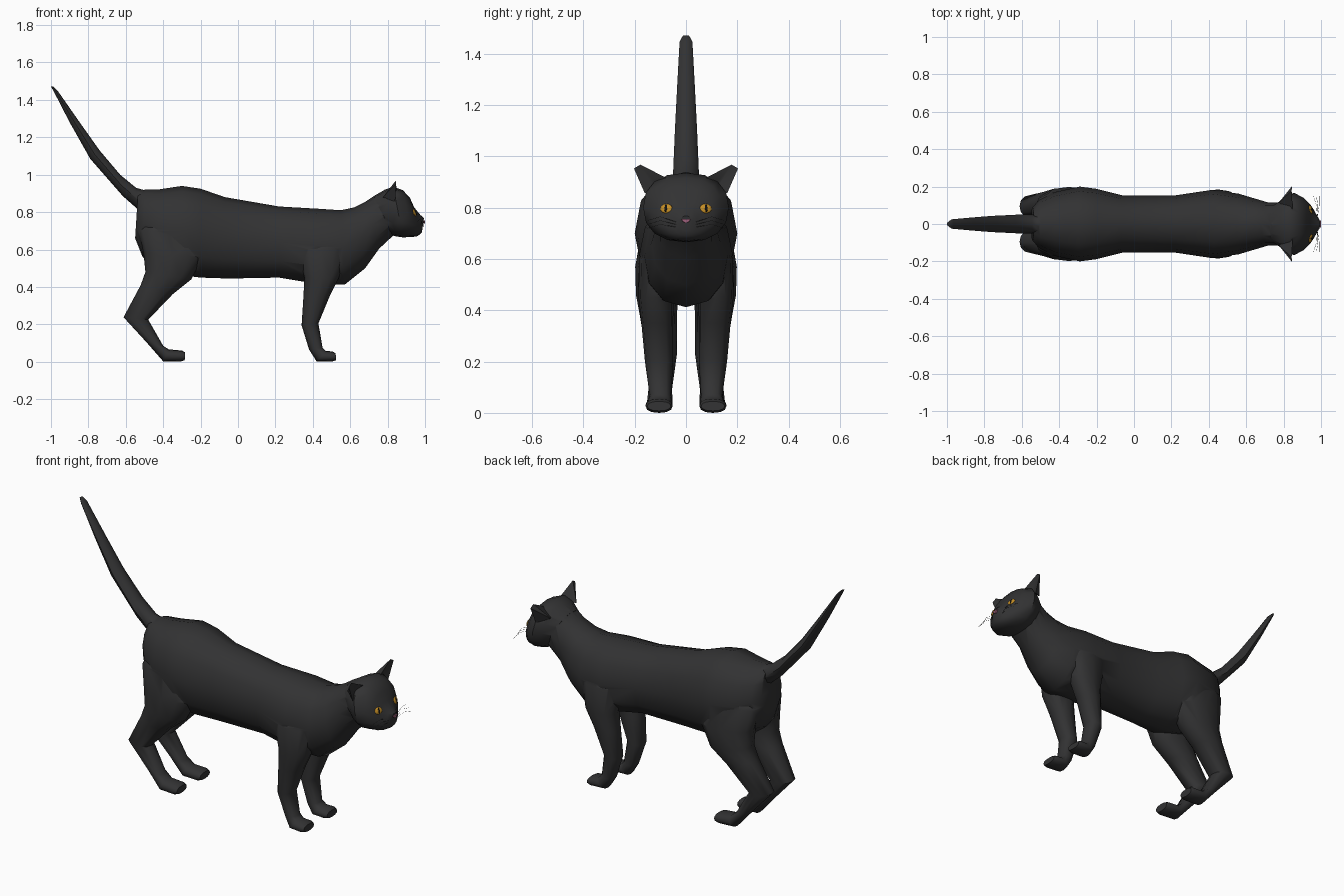
import bpy, bmesh, math
from mathutils import Vector
from mathutils.bvhtree import BVHTree

if "Cube" in bpy.data.objects:
    bpy.data.objects.remove(bpy.data.objects["Cube"])


def material(name, rgb):
    m = bpy.data.materials.new(name)
    m.diffuse_color = (*rgb, 1)
    m.use_nodes = True
    m.node_tree.nodes["Principled BSDF"].inputs["Base Color"].default_value = m.diffuse_color
    return m


FUR = material("black_fur", (0.032, 0.032, 0.033))
AMBER = material("amber", (0.55, 0.27, 0.02))
BLACK = material("pupil_black", (0.005, 0.005, 0.005))
PINK = material("pink", (0.35, 0.12, 0.2))
HAIR = material("whisker_grey", (0.05, 0.05, 0.05))


def shade(ob, angle):
    bpy.ops.object.select_all(action='DESELECT')
    ob.select_set(True)
    bpy.context.view_layer.objects.active = ob
    bpy.ops.object.shade_smooth_by_angle(angle=math.radians(angle))


def finish(name, bm, mat, angle=60):
    bmesh.ops.recalc_face_normals(bm, faces=bm.faces)
    me = bpy.data.meshes.new(name)
    bm.to_mesh(me)
    ob = bpy.data.objects.new(name, me)
    bpy.context.collection.objects.link(ob)
    me.materials.append(mat)
    shade(ob, angle)
    return ob


def loft(name, rings, side=1, n=12, power=2.3):
    """Each ring: x, z of one silhouette edge, x, z of the other, half width, y centre."""
    bm = bmesh.new()
    loops = []
    for r in rings:
        x1, z1, x2, z2, w = r[:5]
        yc = r[5] * side if len(r) > 5 else 0
        c = Vector(((x1 + x2) / 2, yc, (z1 + z2) / 2))
        u = Vector(((x1 - x2) / 2, 0, (z1 - z2) / 2))
        loop = []
        for i in range(n):
            a = 2 * math.pi * i / n
            f = lambda t: math.copysign(abs(t) ** (2 / power), t) if abs(t) > 1e-6 else 0
            loop.append(bm.verts.new(c + u * f(math.cos(a)) + Vector((0, w * f(math.sin(a)), 0))))
        loops.append(loop)
    for a, b in zip(loops, loops[1:]):
        for i in range(n):
            j = (i + 1) % n
            bm.faces.new((a[i], a[j], b[j], b[i]))
    bm.faces.new(loops[0])
    bm.faces.new(loops[-1])
    return finish(name, bm, FUR)


# torso and neck
body = loft("body", [
    (-0.535, 0.90, -0.55, 0.66, 0.09), (-0.50, 0.92, -0.51, 0.56, 0.13),
    (-0.42, 0.922, -0.43, 0.50, 0.17),
    (-0.30, 0.94, -0.28, 0.46, 0.20), (-0.20, 0.925, -0.20, 0.45, 0.188),
    (-0.07, 0.88, -0.05, 0.445, 0.153), (0.22, 0.83, 0.22, 0.45, 0.153),
    (0.43, 0.818, 0.40, 0.42, 0.182), (0.55, 0.81, 0.57, 0.412, 0.162),
    (0.62, 0.825, 0.68, 0.50, 0.135), (0.68, 0.855, 0.755, 0.605, 0.115),
    (0.74, 0.895, 0.83, 0.675, 0.115), (0.80, 0.90, 0.86, 0.69, 0.10)], power=2.2)

# head
head = loft("head", [
    (0.725, 0.885, 0.81, 0.68, 0.108), (0.785, 0.92, 0.845, 0.67, 0.148),
    (0.83, 0.936, 0.882, 0.665, 0.167), (0.882, 0.917, 0.93, 0.667, 0.14),
    (0.92, 0.875, 0.955, 0.67, 0.108), (0.942, 0.825, 0.972, 0.68, 0.078),
    (0.975, 0.785, 0.982, 0.69, 0.045), (0.994, 0.768, 0.986, 0.71, 0.025)],
    n=16, power=2.3)

# tail
tail = loft("tail", [
    (-0.44, 0.90, -0.48, 0.78, 0.05), (-0.545, 0.93, -0.53, 0.81, 0.05),
    (-0.63, 1.0, -0.615, 0.885, 0.05), (-0.74, 1.13, -0.79, 1.085, 0.043),
    (-0.85, 1.285, -0.90, 1.28, 0.034), (-0.965, 1.45, -0.985, 1.445, 0.025),
    (-0.985, 1.47, -1.0, 1.472, 0.012)], n=8, power=2)
skin_parts = [head, tail]

front_leg = [
    (0.52, 0.75, 0.36, 0.75, 0.045, 0.07), (0.57, 0.60, 0.32, 0.60, 0.075, 0.108),
    (0.54, 0.45, 0.355, 0.45, 0.068, 0.117), (0.49, 0.35, 0.35, 0.35, 0.062, 0.112),
    (0.43, 0.205, 0.34, 0.195, 0.055, 0.105), (0.452, 0.075, 0.38, 0.065, 0.042, 0.1),
    (0.47, 0.058, 0.42, 0.002, 0.05, 0.103), (0.505, 0.055, 0.50, 0.0, 0.053, 0.105),
    (0.522, 0.045, 0.525, 0.008, 0.046, 0.105)]
hind_leg = [
    (-0.30, 0.83, -0.44, 0.83, 0.05, 0.07), (-0.20, 0.70, -0.53, 0.70, 0.085, 0.09),
    (-0.19, 0.56, -0.505, 0.58, 0.088, 0.11), (-0.25, 0.44, -0.495, 0.48, 0.082, 0.113),
    (-0.35, 0.36, -0.52, 0.41, 0.073, 0.108), (-0.48, 0.225, -0.612, 0.238, 0.06, 0.095),
    (-0.40, 0.085, -0.49, 0.105, 0.046, 0.1), (-0.37, 0.066, -0.40, 0.002, 0.05, 0.103),
    (-0.30, 0.06, -0.31, 0.0, 0.053, 0.105), (-0.282, 0.05, -0.285, 0.008, 0.046, 0.105)]

tree_bm = bmesh.new()
tree_bm.from_mesh(head.data)
tree = BVHTree.FromBMesh(tree_bm)


def on_face(y, z):
    p, nrm, _, _ = tree.ray_cast(Vector((1.5, y, z)), Vector((-1, 0, 0)))
    return p, nrm


def ball(name, pos, nrm, size, mat):
    bm = bmesh.new()
    bmesh.ops.create_uvsphere(bm, u_segments=16, v_segments=10, radius=1)
    rot = nrm.to_track_quat('X', 'Z')
    for v in bm.verts:
        v.co = pos + rot @ Vector(a * b for a, b in zip(v.co, size))
    return finish(name, bm, mat)


for side, label in ((-1, "right"), (1, "left")):
    # legs
    skin_parts.append(loft(label + "_front_leg", front_leg, side))
    skin_parts.append(loft(label + "_hind_leg", hind_leg, side))

    # hollow-fronted ear
    bm = bmesh.new()
    inner, outer, back, tip, tip2, hollow = [bm.verts.new((x, y * side, z)) for x, y, z in (
        (0.85, 0.055, 0.905), (0.84, 0.16, 0.855), (0.775, 0.115, 0.88),
        (0.843, 0.178, 0.968), (0.845, 0.203, 0.953), (0.825, 0.12, 0.88))]
    for f in ((inner, back, tip), (back, tip2, tip), (back, outer, tip2),
              (outer, hollow, tip2), (hollow, tip, tip2), (hollow, inner, tip),
              (inner, hollow, back), (hollow, outer, back)):
        bm.faces.new(f)
    skin_parts.append(finish(label + "_ear", bm, FUR, 45))

    # eye with slit pupil
    p, nrm = on_face(0.077 * side, 0.797)
    ball(label + "_eye", p, nrm, (0.007, 0.024, 0.019), AMBER)
    ball(label + "_pupil", p + nrm * 0.004, nrm, (0.005, 0.006, 0.016), BLACK)

    # whiskers
    cu = bpy.data.curves.new(label + "_whiskers", 'CURVE')
    cu.dimensions = '3D'
    cu.bevel_depth = 0.0007
    cu.bevel_resolution = 0
    for k, (x, z) in enumerate(((0.96, 0.755), (0.975, 0.74), (0.99, 0.725))):
        p, _ = on_face(0.04 * side, 0.745 - 0.01 * k)
        sp = cu.splines.new('POLY')
        sp.points.add(2)
        path = (p, ((p.x + x) / 2 + 0.005, 0.10 * side, z + 0.01), (x, 0.15 * side, z - 0.005))
        for pt, co in zip(sp.points, path):
            pt.co = (*co, 1)
    cu.materials.append(HAIR)
    bpy.context.collection.objects.link(bpy.data.objects.new(label + "_whiskers", cu))

# fuse the furred parts into one skin
for part in skin_parts:
    mod = body.modifiers.new("fuse", 'BOOLEAN')
    mod.operation = 'UNION'
    mod.solver = 'EXACT'
    mod.object = part
    bpy.context.view_layer.objects.active = body
    bpy.ops.object.modifier_apply(modifier=mod.name)
    bpy.data.objects.remove(part)
shade(body, 50)

# nose
bm = bmesh.new()
pts = [(-0.021, 0.757), (0.021, 0.757), (0.014, 0.746), (0.0, 0.738), (-0.014, 0.746)]
rim = [bm.verts.new((0.98, y, z)) for y, z in pts]
cap = [bm.verts.new((0.999, y * 0.85, 0.749 + (z - 0.749) * 0.85)) for y, z in pts]
for i in range(5):
    j = (i + 1) % 5
    bm.faces.new((rim[i], rim[j], cap[j], cap[i]))
bm.faces.new(cap)
bm.faces.new(rim)
finish("nose", bm, PINK, 30)
